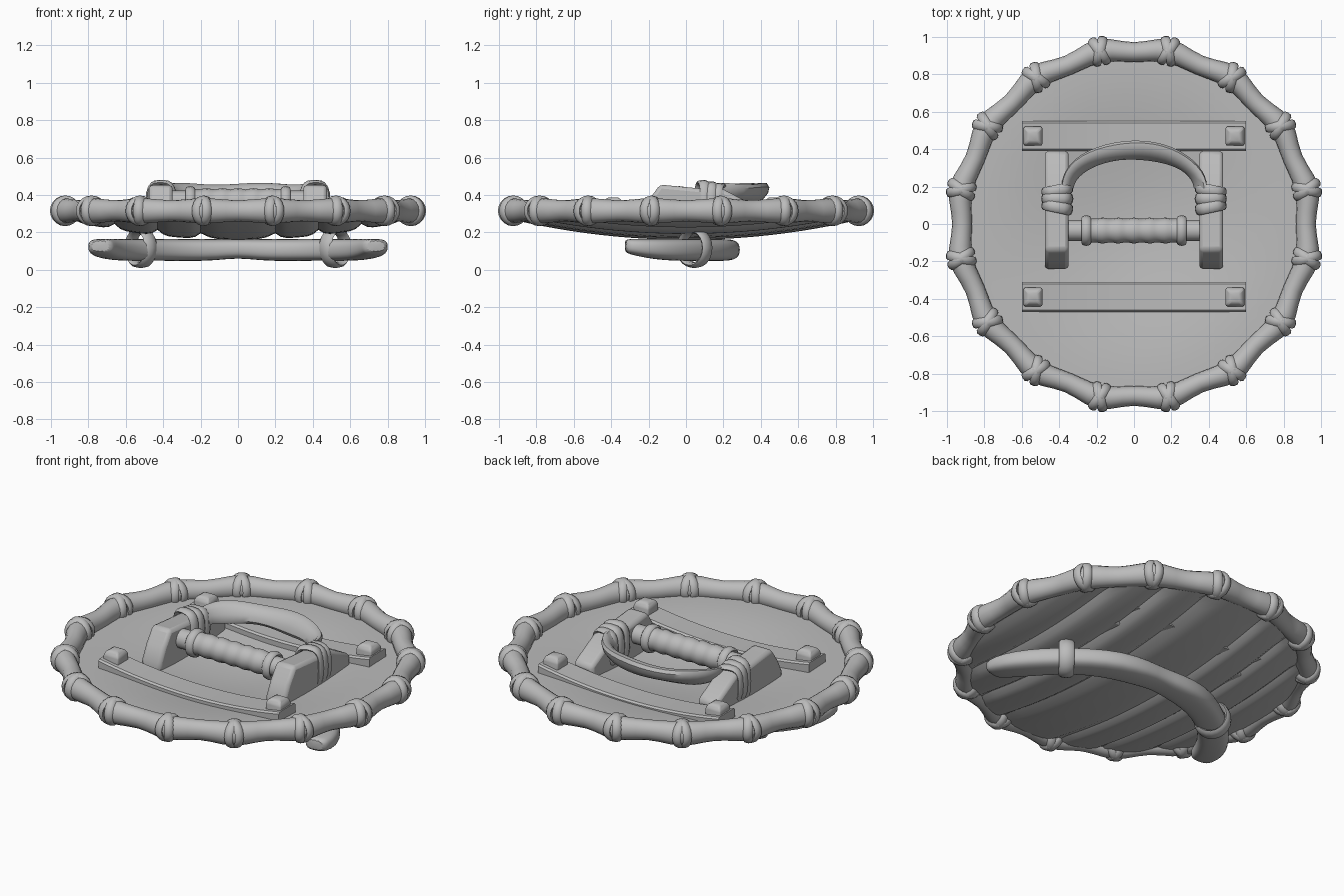
import bpy, bmesh, math
from math import sin, cos, pi, radians
from mathutils import Vector, Matrix

if "Cube" in bpy.data.objects:
    bpy.data.objects.remove(bpy.data.objects["Cube"])

GREY = (0.5, 0.5, 0.5, 1)
mat = bpy.data.materials.new("plain grey")
mat.use_nodes = True
mat.diffuse_color = GREY
mat.node_tree.nodes["Principled BSDF"].inputs["Base Color"].default_value = GREY


def finish(name, bm, bevel=0, angle=40):
    """Turn a bmesh into a named, shaded object."""
    bmesh.ops.recalc_face_normals(bm, faces=bm.faces[:])
    mesh = bpy.data.meshes.new(name)
    bm.to_mesh(mesh)
    bm.free()
    mesh.materials.append(mat)
    obj = bpy.data.objects.new(name, mesh)
    bpy.context.collection.objects.link(obj)
    bpy.ops.object.select_all(action='DESELECT')
    obj.select_set(True)
    bpy.context.view_layer.objects.active = obj
    bpy.ops.object.shade_smooth_by_angle(angle=radians(angle))
    if bevel:
        mod = obj.modifiers.new("soft edges", 'BEVEL')
        mod.width, mod.segments = bevel, 2
    return obj


def loft(name, rings, closed=False, **kw):
    """Skin a list of equal point rings; closed joins the last to the first."""
    bm = bmesh.new()
    vs = [[bm.verts.new(p) for p in ring] for ring in rings]
    n = len(vs[0])
    for i in range(len(vs) - (not closed)):
        a, b = vs[i], vs[(i + 1) % len(vs)]
        for j in range(n):
            k = (j + 1) % n
            bm.faces.new((a[j], a[k], b[k], b[j]))
    if not closed:
        bm.faces.new(vs[0])
        bm.faces.new(vs[-1])
    return finish(name, bm, **kw)


def ring(centre, u, v, ru, rv, n=12, power=1.0):
    """Ellipse of points in the plane of u and v; a power below one makes it boxier."""
    c, u, v = Vector(centre), Vector(u), Vector(v)
    pts = []
    for k in range(n):
        a = 2 * pi * k / n
        x, y = [math.copysign(abs(f) ** power, f) for f in (cos(a), sin(a))]
        pts.append(c + u * ru * x + v * rv * y)
    return pts


def band(name, matrix, ra, rz, width, thick=0.014, power=1.0):
    """Flat binding looped around the local y axis."""
    path = ring((0, 0, 0), (1, 0, 0), (0, 0, 1), ra, rz, 20, power)
    rings = [ring(p, p.normalized(), (0, 1, 0), thick, width, 8) for p in path]
    obj = loft(name, rings, closed=True)
    obj.matrix_world = matrix
    return obj


def dish_top(x, y):
    r = min(math.hypot(x, y) / 0.85, 1)
    return 0.21 + 0.04 * (1 - cos(pi * r))


def dish_low(x, y):
    return 0.16 + 0.125 * (x * x + y * y)


# Planks running front to back, dished on top and rounded underneath
edges = [-0.9, -0.66, -0.43, -0.2, 0.2, 0.43, 0.66, 0.9]
for i, (x0, x1) in enumerate(zip(edges, edges[1:])):
    rings = []
    for j in range(25):
        t = -1 + j / 12
        top, low = [], []
        for k in range(9):
            s = k / 8
            x = x0 + (x1 - x0) * s
            y = t * math.sqrt(0.92 ** 2 - x * x)
            z = dish_top(x, y)
            top.append((x, y, z))
            low.append((x, y, min(z - 0.012, dish_low(x, y) + 0.03 * (2 * s - 1) ** 4)))
        rings.append(top + low[::-1])
    loft("plank_%d" % (i + 1), rings, angle=30)

# Rim of jointed rods, thickest at each binding
rings = []
for i in range(96):
    a = 2 * pi * i / 96
    w = cos(16 * (a - pi / 16))
    out = Vector((cos(a), sin(a), 0))
    rings.append(ring(out * (0.931 + 0.012 * w) + Vector((0, 0, 0.315)), out, (0, 0, 1),
                      0.058 + 0.005 * w, 0.062 + 0.005 * w, 16))
loft("rim", rings, closed=True)

# Crossed bindings around the rim
for i in range(16):
    turn = Matrix.Rotation(pi / 16 + i * pi / 8, 4, 'Z')
    for side in (-1, 1):
        m = turn @ Matrix.Translation((0.942, 0, 0.315)) @ Matrix.Rotation(side * radians(26), 4, 'Z')
        band("rim_binding", m, 0.07, 0.068, 0.026)

# Cross battens with square pegs
for label, yc in (("back", 0.47), ("front", -0.39)):
    rings = []
    for i in range(17):
        x = -0.6 + 1.2 * i / 16
        z = 0.285 + 0.055 * (x / 0.6) ** 2
        rings.append([(x, yc + dy, z + dz) for dy, dz in
                      ((-0.08, -0.07), (0.08, -0.07), (0.08, -0.01), (0.07, 0), (-0.07, 0), (-0.08, -0.01))])
    loft(label + "_batten", rings, angle=30)
    for side in (-1, 1):
        half = ((0.3, 0.05), (0.362, 0.05), (0.378, 0.04), (0.387, 0.024))
        rings = [[(side * 0.54 + h * sx, yc + h * sy, z) for sx, sy in ((-1, -1), (1, -1), (1, 1), (-1, 1))]
                 for z, h in half]
        loft(label + "_peg", rings, bevel=0.008)

# Grip posts, their bindings and the grip end rings
profile = [(-0.24, 0.22), (-0.24, 0.29), (-0.2, 0.37), (-0.14, 0.455), (0.07, 0.435),
           (0.2, 0.43), (0.39, 0.33), (0.39, 0.22)]
for label, side in (("left", 1), ("right", -1)):
    rings = [[(side * 0.413 + dx, y, z) for y, z in profile] for dx in (-0.064, 0.064)]
    loft(label + "_grip_post", rings, bevel=0.02, angle=30)
    for k, y in enumerate((0.09, 0.135, 0.18)):
        m = Matrix.Translation((side * 0.41, y, 0.355)) @ Matrix.Rotation(side * radians(12 * (1 - k)), 4, 'Z')
        band(label + "_post_binding", m, 0.072, 0.112 - 0.008 * k, 0.03, power=0.65)
    m = Matrix.Translation((side * 0.255, -0.035, 0.365)) @ Matrix.Rotation(pi / 2, 4, 'Z')
    band(label + "_grip_ring", m, 0.068, 0.068, 0.026)

# Wrapped grip bar
rings = []
for i in range(57):
    x = -0.38 + 0.76 * i / 56
    r = 0.066 + 0.003 * cos(x * 75) if abs(x) < 0.25 else 0.056
    rings.append(ring((x, -0.035, 0.367), (0, 1, 0), (0, 0, 1), r, r, 16))
loft("grip_bar", rings)

# Arm strap, a broad folded crescent between the posts
rings = []
for i in range(25):
    a = pi * i / 24
    out = Vector((cos(a), sin(a), 0))
    s = sin(a)
    rings.append(ring((0.355 * cos(a), 0.19 + 0.205 * s, 0.41), out,
                      Vector((0, 0, 1)) + out * 0.5, 0.022 + 0.022 * s, 0.052 + 0.005 * cos(5 * a), 10))
loft("arm_strap", rings)

# Bow-shaped horn on the underside, thinner where its halves meet: x, y, z, half width, half height
half = [(0, 0.2, 0.114, 0.078, 0.05), (0.12, 0.205, 0.106, 0.09, 0.058), (0.27, 0.185, 0.105, 0.098, 0.06),
        (0.42, 0.11, 0.106, 0.088, 0.058), (0.55, 0.01, 0.106, 0.085, 0.06),
        (0.65, -0.1, 0.107, 0.09, 0.059), (0.715, -0.21, 0.114, 0.088, 0.052), (0.735, -0.3, 0.124, 0.072, 0.042),
        (0.737, -0.328, 0.127, 0.055, 0.034)]
horn = [(-x, y, z, w, h) for x, y, z, w, h in half[:0:-1]] + half
rings = []
for i, (x, y, z, w, h) in enumerate(horn):
    p, q = horn[max(i - 1, 0)], horn[min(i + 1, len(horn) - 1)]
    d = Vector((q[0] - p[0], q[1] - p[1], 0)).normalized()
    rings.append(ring((x, y, z), (-d.y, d.x, 0), (0, 0, 1), w, h, 16, 0.7))
obj = loft("horn", rings, angle=50)
sub = obj.modifiers.new("smooth", 'SUBSURF')
sub.levels = sub.render_levels = 1

# Broad lashings that tie the horn to the planks
for label, side in (("left", 1), ("right", -1)):
    m = Matrix.Translation((side * 0.52, 0.045, 0.117)) @ Matrix.Rotation(pi / 2 - side * radians(38), 4, 'Z')
    band(label + "_horn_lashing", m, 0.088, 0.093, 0.042, 0.016)
